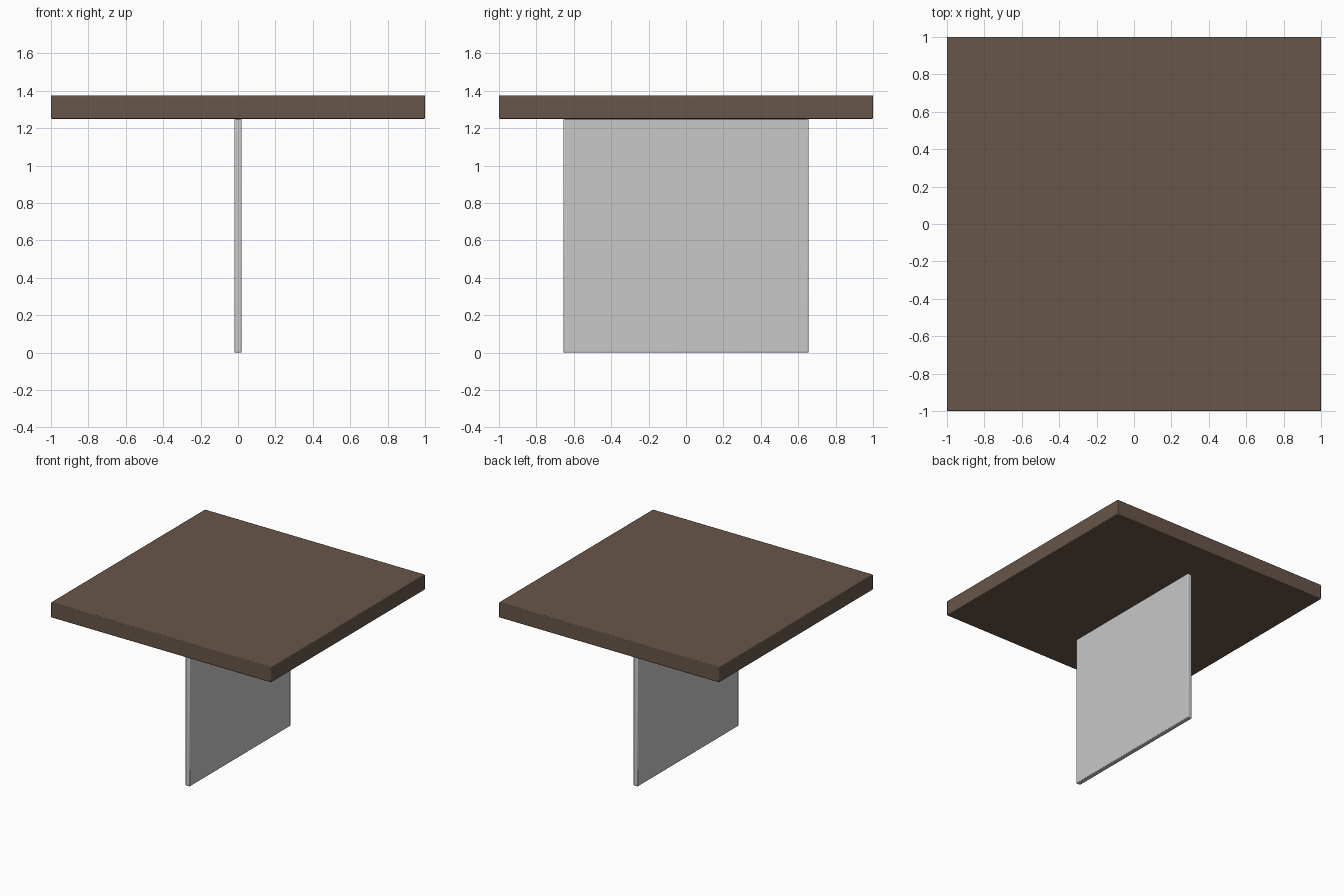
import bpy

if "Cube" in bpy.data.objects:
    bpy.data.objects.remove(bpy.data.objects["Cube"])


def material(name, rgb):
    m = bpy.data.materials.new(name)
    m.diffuse_color = (*rgb, 1.0)
    m.use_nodes = True
    m.node_tree.nodes["Principled BSDF"].inputs["Base Color"].default_value = m.diffuse_color
    return m


def box(name, size, z_bottom, mat, bevel):
    # softly edged box centred on the z axis
    bpy.ops.mesh.primitive_cube_add(size=1, location=(0, 0, z_bottom + size[2] / 2))
    ob = bpy.context.object
    ob.name = name
    ob.scale = size
    bpy.ops.object.transform_apply(location=False, rotation=False, scale=True)
    ob.data.materials.append(mat)
    mod = ob.modifiers.new("soft_edges", 'BEVEL')
    mod.width = bevel
    mod.segments = 2
    bpy.ops.object.shade_smooth_by_angle()
    return ob


wood = material("dark_wood", (0.138, 0.093, 0.067))
metal = material("light_grey", (0.578, 0.578, 0.578))

# square table top
box("table_top", (2.0, 2.0, 0.125), 1.25, wood, 0.005)
# upright panel support
box("support_panel", (0.038, 1.31, 1.25), 0.0, metal, 0.005)
